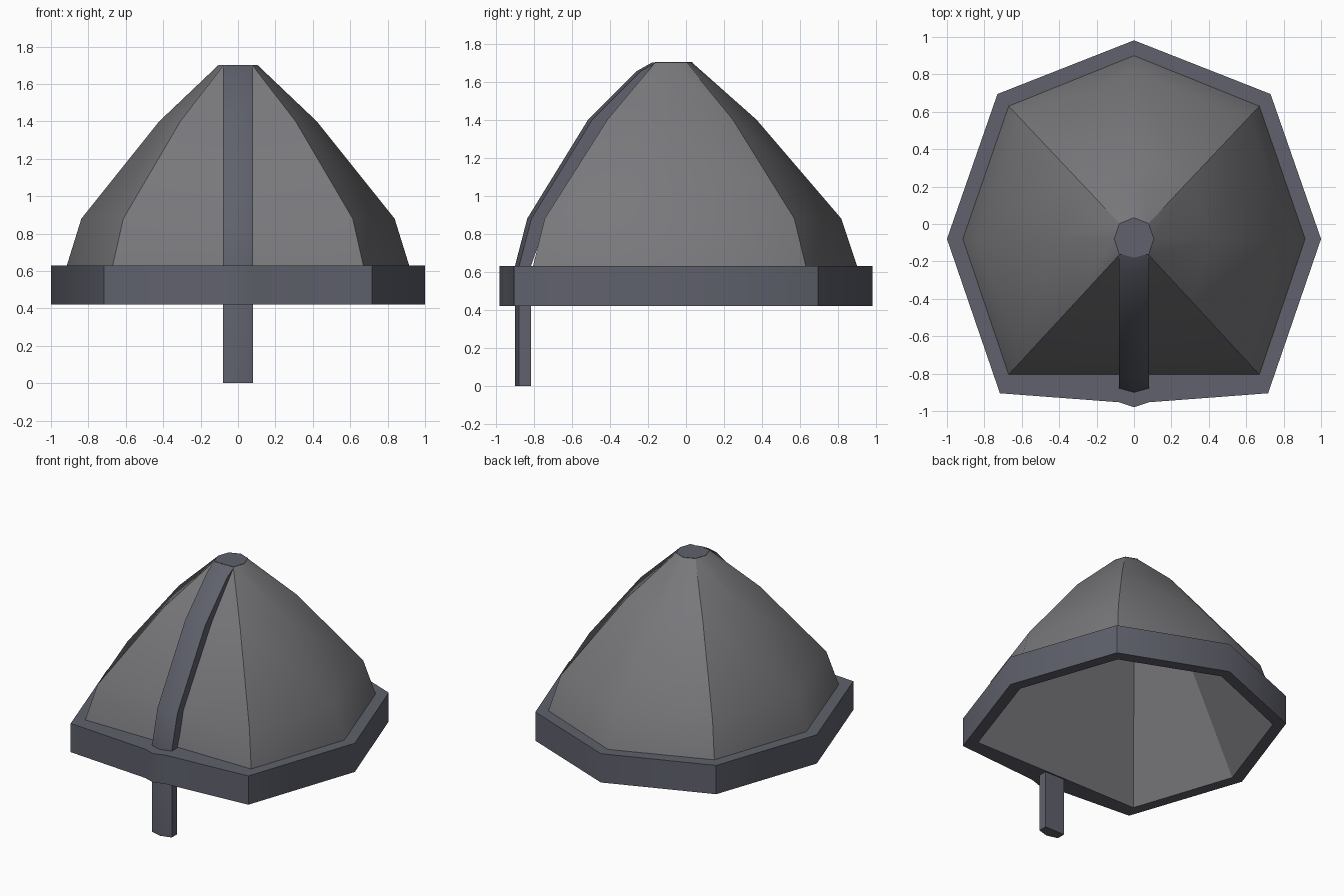
import bpy, bmesh

if "Cube" in bpy.data.objects:
    bpy.data.objects.remove(bpy.data.objects["Cube"])

CY = -0.08  # centre of the dome in y


def material(name, rgb):
    m = bpy.data.materials.new(name)
    m.diffuse_color = (*rgb, 1)
    m.use_nodes = True
    m.node_tree.nodes["Principled BSDF"].inputs["Base Color"].default_value = m.diffuse_color
    return m


STEEL = material("grey_steel", (0.19, 0.19, 0.203))
IRON = material("blue_iron", (0.115, 0.12, 0.15))


def mirror_plan(half):
    """Close a right-hand outline (back to front) with its mirror image."""
    return half + [(-x, y) for x, y in reversed(half[1:-1])]


def ring(plan, s, z, shift=0):
    return [(x * s, CY + shift + (y - CY) * s, z) for x, y in plan]


def loft(name, rings, mat, cyclic=False, smooth=(), sharp=()):
    """Skin rings of points; cyclic joins last to first, otherwise cap ends.
    smooth lists the smooth-shaded spans, sharp the points that stay creased."""
    bm = bmesh.new()
    rows = [[bm.verts.new(p) for p in r] for r in rings]
    n = len(rows[0])
    for i in range(len(rows) if cyclic else len(rows) - 1):
        a, b = rows[i], rows[(i + 1) % len(rows)]
        for j in range(n):
            k = (j + 1) % n
            f = bm.faces.new((a[j], a[k], b[k], b[j]))
            f.smooth = i in smooth
            if f.smooth and j in sharp:
                bm.edges.get((a[j], b[j])).smooth = False
    # crease between smooth and flat spans
    for e in bm.edges:
        if len({f.smooth for f in e.link_faces}) > 1:
            e.smooth = False
    if not cyclic:
        bm.faces.new(rows[0])
        bm.faces.new(rows[-1])
        for r in (rows[0], rows[-1]):
            for j in range(n):
                bm.edges.get((r[j], r[(j + 1) % n])).smooth = False
    bmesh.ops.recalc_face_normals(bm, faces=bm.faces[:])
    me = bpy.data.meshes.new(name)
    bm.to_mesh(me)
    bm.free()
    me.materials.append(mat)
    ob = bpy.data.objects.new(name, me)
    bpy.context.collection.objects.link(ob)
    return ob


# Outlines: eight-sided with a flattened front
inner = mirror_plan([(0, 0.90), (0.67, 0.63), (0.915, CY), (0.67, -0.805),
                     (0.08, -0.805), (0, -0.805)])
outer = mirror_plan([(0, 0.982), (0.73, 0.695), (1.0, CY), (0.717, -0.905),
                     (0.08, -0.953), (0, -0.98)])
CORNERS = (1, 3, 7, 9)

# Dome: straight inner lining, then the curved outside with four sharp ridges
profile = [(1, 0.63), (0.915, 0.88), (0.46, 1.40), (0.115, 1.70)]
shell = [ring(inner, 0.10, 1.66), ring(inner, 0.42, 1.36, 0.05), ring(inner, 1, 0.42)]
shell += [ring(inner, s, z) for s, z in profile]
loft("dome", shell, STEEL, cyclic=True, smooth=(3, 4, 5), sharp=CORNERS)

# Small cap closing the top
loft("top_cap", [ring(inner, 0.10, 1.66), ring(inner, 0.116, 1.702)], IRON)

# Brow band round the rim
loft("brow_band", [ring(inner, 1, 0.42), ring(outer, 1, 0.42),
                   ring(outer, 1, 0.63), ring(inner, 1, 0.63)], IRON,
     cyclic=True, smooth=(1,), sharp=CORNERS)

# Front strip with a slight ridge, running down into the nose guard
stations = [(0, -0.90, -0.815), (0.63, -0.90, -0.815), (0.88, -0.835, -0.73),
            (1.40, -0.515, -0.39), (1.655, -0.26, -0.14), (1.70, -0.18, -0.12)]
loft("nose_guard", [[(0, f, z), (0.08, f + 0.022, z), (0.08, b, z),
                     (-0.08, b, z), (-0.08, f + 0.022, z)]
                    for z, f, b in stations], IRON,
     smooth=range(5), sharp=(1, 2, 3, 4))
